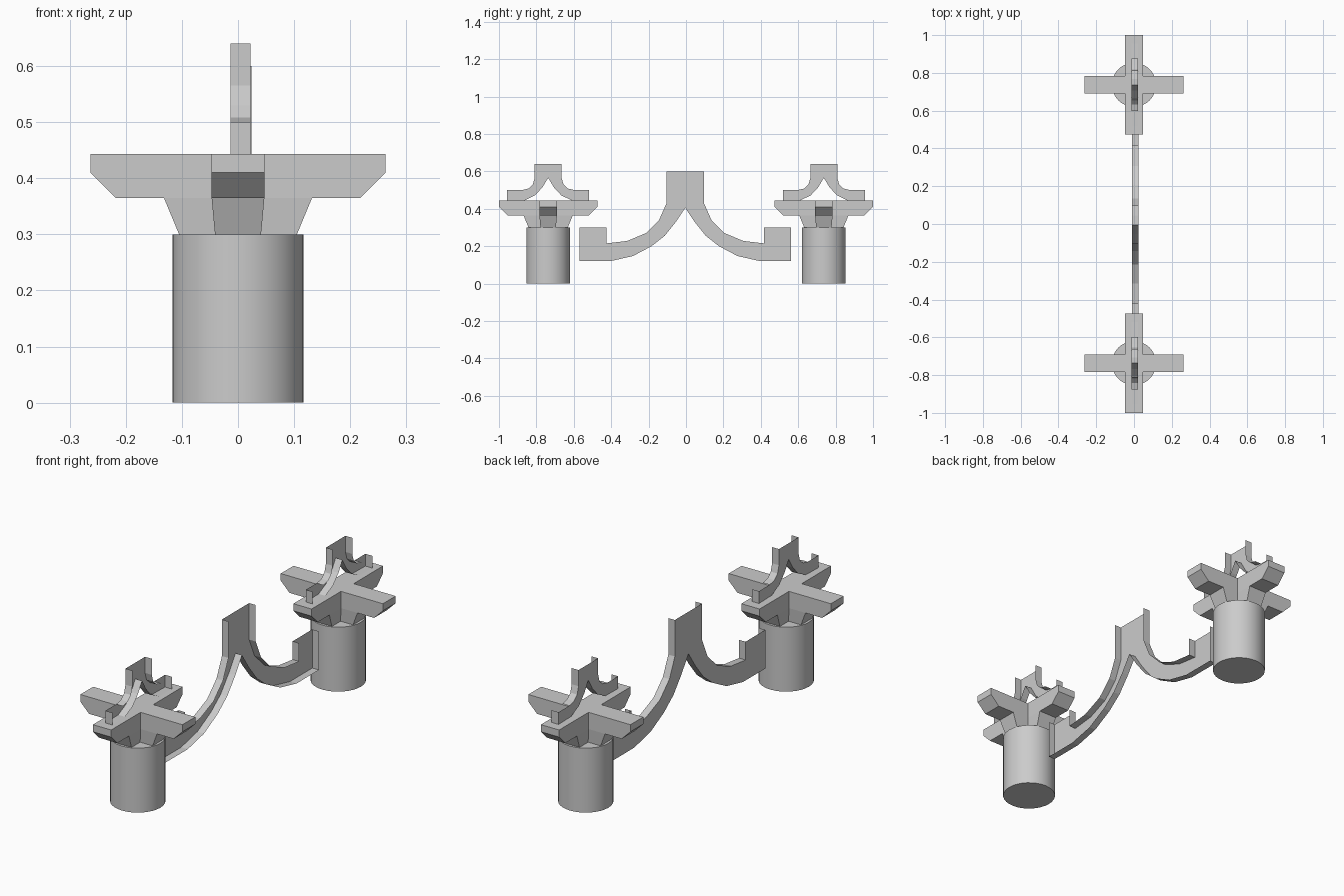
import bpy, bmesh
from math import pi
from mathutils import Matrix

if "Cube" in bpy.data.objects:
    bpy.data.objects.remove(bpy.data.objects["Cube"])

grey = bpy.data.materials.new("light_grey")
grey.use_nodes = True
COLOUR = (0.6, 0.6, 0.6, 1)
grey.diffuse_color = COLOUR
grey.node_tree.nodes["Principled BSDF"].inputs["Base Color"].default_value = COLOUR


def finish(bm, name, y=0):
    """Turn a bmesh into a grey object placed along y."""
    bmesh.ops.remove_doubles(bm, verts=bm.verts, dist=0.0005)
    bmesh.ops.recalc_face_normals(bm, faces=bm.faces)
    mesh = bpy.data.meshes.new(name)
    bm.to_mesh(mesh)
    bm.free()
    mesh.materials.append(grey)
    obj = bpy.data.objects.new(name, mesh)
    obj.location.y = y
    bpy.context.collection.objects.link(obj)
    return obj


def trough(name, outer, inner, x0, x1, y):
    """Flat back plate with rim walls; level ledges on the outer profile stay open."""
    def mirrored(half):
        return [(-a, z) for a, z in reversed(half)]
    bm = bmesh.new()
    # both halves of the upper outline, then the lower one back again
    top = mirrored(outer) + outer
    low = inner[::-1] + [(-a, z) for a, z in inner[1:]]
    loop = top + low
    back = [bm.verts.new((x0, a, z)) for a, z in loop]
    rim = [bm.verts.new((x1, a, z)) for a, z in loop]
    bm.faces.new(back)
    for i in range(len(loop)):
        j = (i + 1) % len(loop)
        ledge = i < len(top) - 1 and loop[i][1] == loop[j][1]
        if not ledge:
            bm.faces.new((back[i], back[j], rim[j], rim[i]))
    return finish(bm, name, y)


def cross_bracket(name, y):
    """Four chamfered arms with tapered feet, joined under a square top."""
    w, foot = 0.047, 0.041
    beam = [(w, 0.443), (0.263, 0.443), (0.263, 0.41),
            (0.218, 0.365), (0.132, 0.365), (w, 0.365)]
    leg = [(w, 0.365), (0.132, 0.365), (0.105, 0.3), (foot, 0.3)]
    bm = bmesh.new()
    for k in range(4):
        turn = Matrix.Rotation(k * pi / 2, 3, "Z")
        for outline, spans in ((beam, (0, 1, 2, 3)), (leg, (1, 2))):
            sides = []
            for s in (-1, 1):
                verts = []
                for d, z in outline:
                    half = foot if z == 0.3 else w
                    v = bm.verts.new((d, s * half, z))
                    v.co = turn @ v.co
                    verts.append(v)
                bm.faces.new(verts)
                sides.append(verts)
            a, b = sides
            for i in spans:
                bm.faces.new((a[i], a[i + 1], b[i + 1], b[i]))
    bm.faces.new([bm.verts.new((p, q, 0.443))
                  for p, q in ((-w, -w), (w, -w), (w, w), (-w, w))])
    return finish(bm, name, y)


def post(name, y):
    bm = bmesh.new()
    bmesh.ops.create_cone(bm, cap_ends=True, segments=32, radius1=0.117,
                          radius2=0.117, depth=0.3,
                          matrix=Matrix.Translation((0, 0, 0.15)))
    obj = finish(bm, name, y)
    bpy.ops.object.select_all(action="DESELECT")
    obj.select_set(True)
    bpy.context.view_layer.objects.active = obj
    bpy.ops.object.shade_smooth_by_angle()


# Large central arch with upturned end blocks
trough("central_arch",
       [(0.1, 0.6), (0.1, 0.43), (0.14, 0.34), (0.21, 0.27), (0.31, 0.228),
        (0.42, 0.215), (0.42, 0.3), (0.565, 0.3)],
       [(0, 0.405), (0.05, 0.33), (0.11, 0.255), (0.18, 0.2), (0.28, 0.147),
        (0.4, 0.12), (0.565, 0.12)],
       -0.01, 0.024, -0.004)

# Post, cross bracket and small arch at each end
for label, y in (("front", -0.737), ("back", 0.737)):
    post(label + "_post", y)
    cross_bracket(label + "_cross_bracket", y)
    trough(label + "_small_arch",
           [(0.072, 0.64), (0.072, 0.565), (0.082, 0.53), (0.105, 0.508),
            (0.14, 0.5), (0.219, 0.5)],
           [(0, 0.565), (0.03, 0.515), (0.07, 0.472), (0.125, 0.445),
            (0.219, 0.443)],
           -0.013, 0.022, y)
